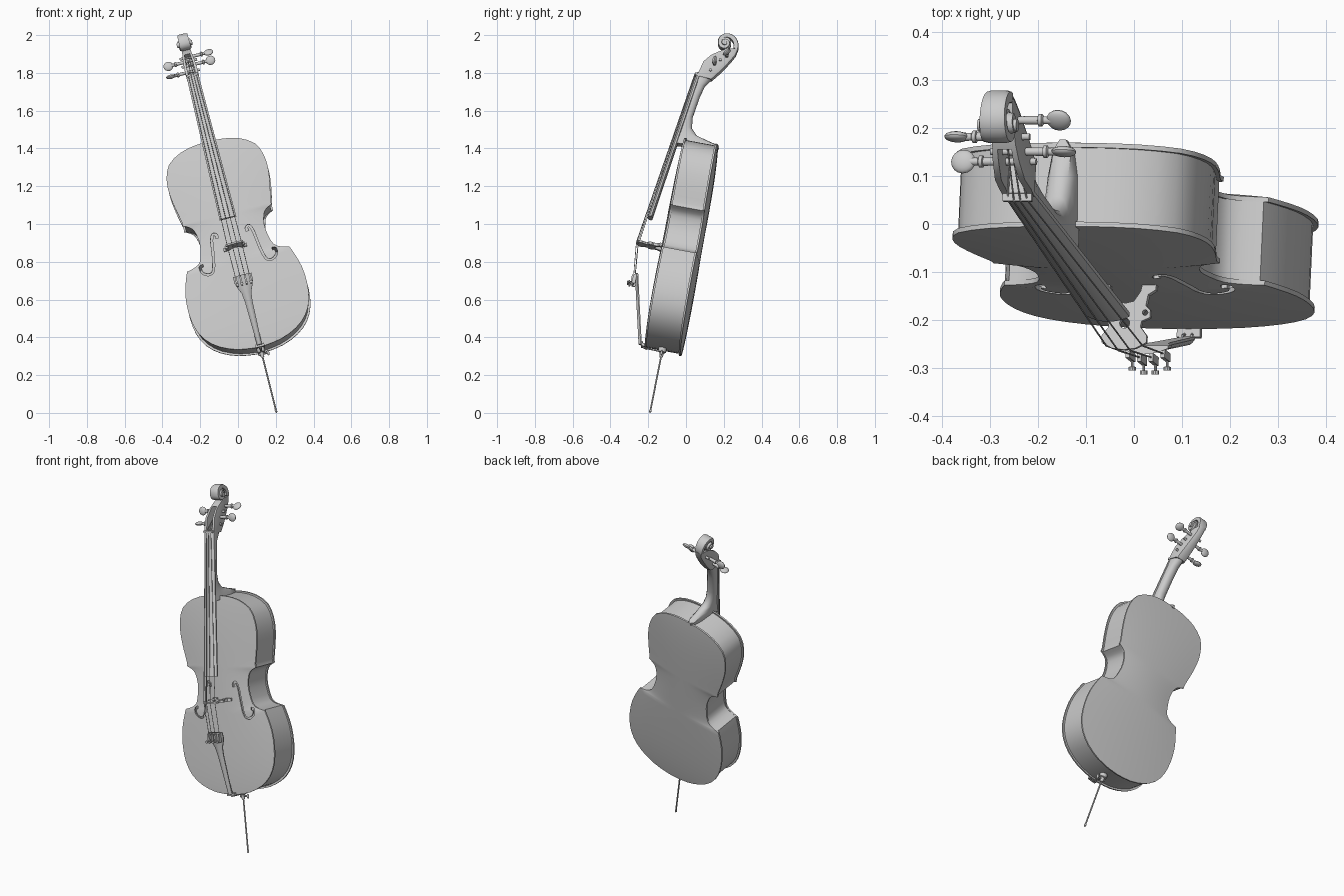
import bpy, bmesh
from math import pi, sin, cos, radians, atan2
from mathutils import Vector, Matrix

if "Cube" in bpy.data.objects:
    bpy.data.objects.remove(bpy.data.objects["Cube"])

# Built in a local frame (x across, y depth, z along the strings from the spike tip), then leaned
LEAN = (Matrix.Translation((0.203, -0.19, 0.004)) @ Matrix.Rotation(radians(-14), 4, 'Y')
        @ Matrix.Rotation(radians(-10.8), 4, 'X'))


def finish(name, bm):
    bmesh.ops.recalc_face_normals(bm, faces=bm.faces)
    me = bpy.data.meshes.new(name)
    bm.to_mesh(me)
    bm.free()
    ob = bpy.data.objects.new(name, me)
    ob.matrix_world = LEAN
    bpy.context.collection.objects.link(ob)
    return ob


def loft(name, rings, caps=True):
    bm = bmesh.new()
    vs = [[bm.verts.new(p) for p in r] for r in rings]
    n = len(rings[0])
    for a, b in zip(vs, vs[1:]):
        for i in range(n):
            j = (i + 1) % n
            bm.faces.new((a[i], a[j], b[j], b[i]))
    if caps:
        bm.faces.new(vs[0])
        bm.faces.new(vs[-1])
    return finish(name, bm)


def lathe(name, p, q, prof, seg=14):
    """Turned part along p-q; prof holds (fraction, radius)."""
    p, q = Vector(p), Vector(q)
    rot = (q - p).to_track_quat('Z', 'Y')
    return loft(name, [[p.lerp(q, t) + rot @ Vector((r * cos(2 * pi * i / seg), r * sin(2 * pi * i / seg), 0))
                        for i in range(seg)] for t, r in prof])


def rod(name, p, q, r, seg=10):
    return lathe(name, p, q, [(0, r), (1, r)], seg)


def blob(name, c, size, rot=0):
    bm = bmesh.new()
    m = Matrix.Translation(c) @ Matrix.Rotation(rot, 4, 'X') @ Matrix.Diagonal((*size, 1))
    bmesh.ops.create_uvsphere(bm, u_segments=16, v_segments=10, radius=1, matrix=m)
    return finish(name, bm)


def box(name, c, size):
    bm = bmesh.new()
    bmesh.ops.create_cube(bm, size=1, matrix=Matrix.Translation(c) @ Matrix.Diagonal((*size, 1)))
    return finish(name, bm)


def smooth(pts, n=2):
    P = [Vector(p) for p in pts]
    P = [2 * P[0] - P[1]] + P + [2 * P[-1] - P[-2]]
    out = []
    for a, b, c, d in zip(P, P[1:], P[2:], P[3:]):
        for k in range(n):
            t = k / n
            out.append(0.5 * (2 * b + (c - a) * t + (2 * a - 5 * b + 4 * c - d) * t * t
                              + (3 * b - a - 3 * c + d) * t ** 3))
    return out + [P[-2]]


def cut(ob, cutter):
    cutter.hide_render = True
    cutter.hide_set(True)
    m = ob.modifiers.new("cut", 'BOOLEAN')
    m.operation, m.solver, m.object = 'DIFFERENCE', 'EXACT', cutter


# Half outline of the body: lower bout, waist, upper bout
lower = [(.03, .346), (.12, .36), (.21, .398), (.275, .455), (.312, .53), (.324, .62), (.318, .71),
         (.297, .785), (.279, .832)]
waist = [(.279, .832), (.235, .843), (.2, .867), (.183, .925), (.178, .98), (.19, 1.035), (.21, 1.06), (.243, 1.077)]
upper = [(.243, 1.077), (.242, 1.1), (.257, 1.17), (.27, 1.26), (.266, 1.34), (.235, 1.415), (.16, 1.463),
         (.08, 1.482), (.03, 1.485)]
half = smooth(lower) + smooth(waist)[1:] + smooth(upper)[1:]


def back_v(s):
    return .098 - .016 * (s - .35) / 1.135


# Arched plates
def plate(name, edge, out):
    ks = [i / 6 for i in range(-6, 7)]
    rings = []
    for u, s in half:
        a = .014 * max(0, 1 - (abs(s - .915) / .575) ** 4)
        v = edge(s)
        rings.append([(u * k, v + out * a * (1 - k * k), s) for k in ks]
                     + [(u * k, v + out * (a * (1 - k * k) - .01), s) for k in reversed(ks)])
    return loft(name, rings)


front = plate("front_plate", lambda s: -.095, -1)
plate("back_plate", back_v, 1)

# Ribs
loop = [(u - .01, .915 + (s - .915) * .985) for u, s in half]
loop += [(-u, s) for u, s in reversed(loop)]
loft("ribs", [[(u, -.087, s) for u, s in loop], [(u, back_v(s) - .008, s) for u, s in loop]], caps=False)

# Sound holes
fpath = smooth([(.083, .966), (.083, .986), (.1, .992), (.113, .96), (.119, .918), (.129, .85), (.145, .797),
                (.175, .787), (.203, .808), (.205, .838), (.188, .842)], 3)
for side in (-1, 1):
    rings = []
    for i, p in enumerate(fpath):
        d = (fpath[min(i + 1, len(fpath) - 1)] - fpath[max(i - 1, 0)]).normalized()
        w = .0055 + .003 * abs(2 * i / (len(fpath) - 1) - 1) ** 6
        a, b = p + w * Vector((-d.y, d.x)), p - w * Vector((-d.y, d.x))
        rings.append([(side * q.x, v, q.y) for q, v in ((a, -.14), (b, -.14), (b, -.07), (a, -.07))])
    cut(front, loft("sound_hole_cutter", rings))


# Neck with heel, pegbox: each ring spans a front and a back point
def spans(name, data, shape):
    shape = shape + [(-x, d) for x, d in reversed(shape)]
    return loft(name, [[(w * x, f + (b - f) * d, fs + (bs - fs) * d) for x, d in shape]
                       for f, fs, b, bs, w in data])


spans("neck", [(-.135, 1.46, .088, 1.478, .036), (-.133, 1.485, .087, 1.495, .033), (-.13, 1.51, .02, 1.51, .031),
               (-.127, 1.53, -.04, 1.527, .03), (-.123, 1.56, -.072, 1.56, .03), (-.12, 1.61, -.08, 1.62, .03),
               (-.1, 1.74, -.063, 1.74, .029), (-.09, 1.80, -.048, 1.80, .029), (-.09, 1.845, -.018, 1.842, .03)],
      [(1, 0), (1, .3), (.88, .65), (.6, .9), (.2, 1)])
pegbox = spans("pegbox", [(-.1, 1.843, -.018, 1.838, .033), (-.09, 1.88, .005, 1.867, .034),
                          (-.08, 1.925, .032, 1.905, .032), (-.047, 1.968, .064, 1.957, .028),
                          (-.018, 1.99, .082, 1.993, .025), (.03, 2.02, .089, 2.03, .024)],
               [(1, 0), (1, .8), (.8, .95), (.4, 1)])
cut(pegbox, spans("pegbox_cutter", [(-.13, 1.862, -.03, 1.857, .02), (-.12, 1.925, .008, 1.905, .019),
                                    (-.08, 1.965, .038, 1.955, .016), (-.05, 1.985, .05, 1.975, .015)],
                  [(1, 0), (1, 1)]))

# Scroll: a spiral band widening towards the eye
rings = []
for i in range(49):
    t = i / 48
    a = -.3 + t * 3.6 * pi
    r = .078 - .03 * min(1, t * 3.4) - .034 * t
    ri = max(r - .026 + .012 * t, .001)
    h = .024 + .016 * t
    rings.append([(x, .012 + q * cos(a), 2.047 + q * sin(a))
                  for x, q in ((-h, ri), (-h, r - .003), (-h * .6, r), (h * .6, r), (h, r - .003), (h, ri))])
loft("scroll", rings)
rod("scroll_core", (-.022, .012, 2.047), (.022, .012, 2.047), .034, 20)
rod("scroll_eye", (-.042, .012, 2.047), (.042, .012, 2.047), .013, 14)

# Pegs
pegs = [(-1, -.034, 1.885, 0), (1, -.02, 1.922, pi / 2), (-1, .006, 1.95, pi / 2), (1, .036, 1.977, pi / 4)]
for d, v, s, turn in pegs:
    lathe("peg_shaft", (-d * .045, v, s), (d * .1, v, s),
          [(0, .007), (.78, .009), (.79, .013), (.84, .013), (.86, .008), (1, .009)])
    blob("peg_head", (d * .112, v, s), (.026, .025, .011), turn)

# Fingerboard and nut
rings = []
for s, v, w in ((1.04, -.212, .045), (1.85, -.107, .032)):
    ks = [i / 5 for i in range(-5, 6)]
    rings.append([(w * k, v + .011 * k * k, s) for k in ks] + [(w, v + .02, s), (w * .6, v + .026, s),
                                                              (-w * .6, v + .026, s), (-w, v + .02, s)])
loft("fingerboard", rings)
box("nut", (0, -.1, 1.852), (.062, .024, .012))

# Bridge
prof = [(0, .138), (.025, .135), (.048, .123), (.048, .108), (.034, .09), (.036, .078), (.054, .07), (.054, .055),
        (.044, .045), (.048, .022), (.064, .012), (.064, -.004), (.036, -.004), (.032, .015), (.018, .036), (0, .04)]
prof += [(-u, h) for u, h in prof[-2:0:-1]]
bridge = loft("bridge", [[(u, -.106 - h, .894 + e * (.009 - .03 * h)) for u, h in prof] for e in (-1, 1)])
for x, h, r in ((0, .082, .011), (-.043, .06, .006), (.043, .06, .006)):
    cut(bridge, rod("bridge_hole_cutter", (x, -.106 - h, .86), (x, -.106 - h, .93), r, 12))

# Tailpiece
rings = []
for s, w in ((.352, .013), (.45, .016), (.58, .02), (.63, .026), (.665, .042), (.69, .05), (.722, .05)):
    v = -.118 - .09 * (s - .352) / .37
    rings.append([(w * k, v - .012 * (1 - k * k), s) for k in (-1, -.6, -.2, .2, .6, 1)]
                 + [(w, v + .006, s), (-w, v + .006, s)])
loft("tailpiece", rings)
box("saddle", (0, -.103, .35), (.05, .022, .016))
for x in (-.01, .01):
    rod("tail_cord", (x, -.114, .37), (x * .5, -.1, .336), .003)
    rod("tail_cord_end", (x * .5, -.1, .338), (0, -.005, .335), .003)

# Strings with fine tuners
for i, (d, pv, ps, turn) in zip((-1.5, -.5, .5, 1.5), (pegs[0], pegs[2], pegs[3], pegs[1])):
    bridge_top = (i * .026, -.246 + .005 * i * i, .894)
    nut_top = (i * .014, -.114 + .002 * i * i, 1.854)
    tail = (i * .025, -.226 + .004 * i * i, .715)
    rod("string", bridge_top, nut_top, .0018, 6)
    rod("string_tail", tail, bridge_top, .0018, 6)
    rod("string_peg", nut_top, (i * .008, pv - .008, ps), .0018, 6)
    box("fine_tuner", (i * .025, tail[1], .69), (.009, .018, .05))
    lathe("tuner_screw", (i * .025, tail[1], .675), (i * .025, tail[1] - .028, .67),
          [(0, .003), (.7, .003), (.72, .008), (1, .008)], 10)

# End spike
lathe("spike", (0, 0, -.004), (0, 0, .345), [(0, .002), (.015, .006), (.05, .006), (.055, .0045), (1, .0045)])
lathe("spike_collar", (0, 0, .305), (0, 0, .362), [(0, .009), (.3, .011), (.45, .012), (.5, .021), (1, .023)])
rod("spike_screw", (-.012, 0, .322), (.03, 0, .322), .005)
blob("spike_screw_wing", (.034, 0, .322), (.007, .006, .015))
blob("spike_screw_stub", (-.014, 0, .322), (.006, .008, .008))

# Smooth shading with sharp edges kept
for ob in bpy.context.scene.objects:
    ob.select_set(not ob.hide_render)
bpy.context.view_layer.objects.active = front
bpy.ops.object.shade_smooth_by_angle(angle=radians(35))
